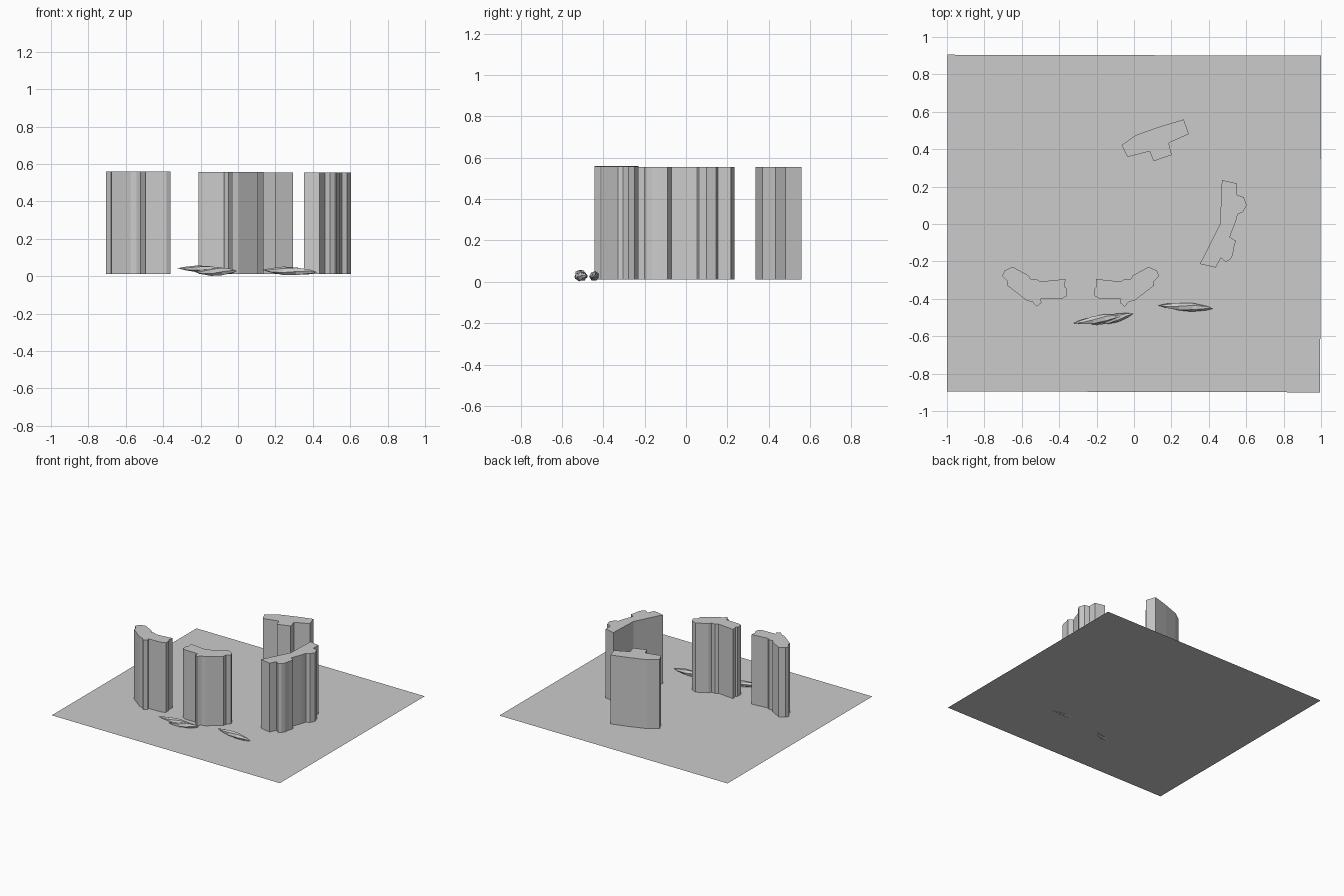
import bpy, bmesh, math
from mathutils import Vector

if "Cube" in bpy.data.objects:
    bpy.data.objects.remove(bpy.data.objects["Cube"])

GROUND_Z = 0.012


def make_object(name, bm):
    mesh = bpy.data.meshes.new(name)
    bm.to_mesh(mesh)
    bm.free()
    obj = bpy.data.objects.new(name, mesh)
    bpy.context.collection.objects.link(obj)
    return obj


def prism(name, outline, top):
    # Upright pillar extruded from a floor outline
    bm = bmesh.new()
    face = bm.faces.new([bm.verts.new((x, y, GROUND_Z)) for x, y in outline])
    geom = bmesh.ops.extrude_face_region(bm, geom=[face], use_keep_orig=True)["geom"]
    for v in geom:
        if isinstance(v, bmesh.types.BMVert):
            v.co.z = top
    bmesh.ops.recalc_face_normals(bm, faces=bm.faces)
    return make_object(name, bm)


def spindle(name, start, end, radius, twist=1.6, sides=6, flat=1.0):
    # Faceted, pointed and twisted log lying on the ground
    bm = bmesh.new()
    a, b = Vector(start), Vector(end)
    axis = (b - a).normalized()
    side = axis.cross(Vector((0, 0, 1))).normalized()
    up = side.cross(axis)
    rings = []
    for t, r in ((0.15, 0.5), (0.38, 0.97), (0.62, 1.0), (0.87, 0.55)):
        ring = []
        for i in range(sides):
            ang = 2 * math.pi * i / sides + twist * t
            off = side * math.cos(ang) + up * math.sin(ang) * flat
            ring.append(bm.verts.new(a.lerp(b, t) + off * radius * r))
        rings.append(ring)
    tips = bm.verts.new(a), bm.verts.new(b)
    for i in range(sides):
        j = (i + 1) % sides
        for r0, r1 in zip(rings, rings[1:]):
            bm.faces.new((r0[i], r0[j], r1[j], r1[i]))
        bm.faces.new((tips[0], rings[0][j], rings[0][i]))
        bm.faces.new((tips[1], rings[-1][i], rings[-1][j]))
    bmesh.ops.recalc_face_normals(bm, faces=bm.faces)
    return make_object(name, bm)


# Thin ground sheet
bm = bmesh.new()
bm.faces.new([bm.verts.new((x, y, GROUND_Z)) for x, y in
              ((-1, -0.895), (0.995, -0.9), (1, 0.9), (-0.996, 0.905))])
make_object("ground_sheet", bm)

# Mirrored pair of bent front pillars
bent = [(-.705, -.278), (-.692, -.25), (-.649, -.229), (-.564, -.275),
        (-.552, -.295), (-.521, -.294), (-.5, -.308), (-.366, -.294),
        (-.371, -.335), (-.36, -.345), (-.36, -.385), (-.382, -.398),
        (-.5, -.402), (-.494, -.42), (-.52, -.442), (-.542, -.417),
        (-.574, -.409), (-.676, -.33), (-.678, -.305)]
prism("front_left_pillar", bent, 0.561)
prism("front_right_pillar", [(-0.57 - x, y) for x, y in bent], 0.558)

# Curved back pillar with an inner block
prism("back_pillar",
      [(-.066, .422), (.009, .475), (.138, .521), (.266, .559), (.293, .481),
       (.186, .433), (.202, .369), (.105, .336), (.084, .389), (-.034, .358)], 0.556)

# Bent side pillar with two rounded lobes
prism("side_pillar",
      [(.47, .235), (.55, .217), (.55, .155), (.587, .144), (.603, .10),
       (.582, .064), (.555, .053), (.545, .016), (.512, -.07), (.545, -.09),
       (.534, -.128), (.528, -.165), (.515, -.19), (.491, -.203),
       (.464, -.182), (.437, -.233), (.352, -.214), (.46, 0)], 0.555)

# Small twisted logs in front
spindle("log_long", (-.325, -.53, .043), (-.05, -.49, .035), .023, flat=0.8)
spindle("log_short", (-.23, -.537, .022), (-.005, -.48, .028), .023)
spindle("log_right", (.128, -.435, .034), (.424, -.452, .022), .023)
